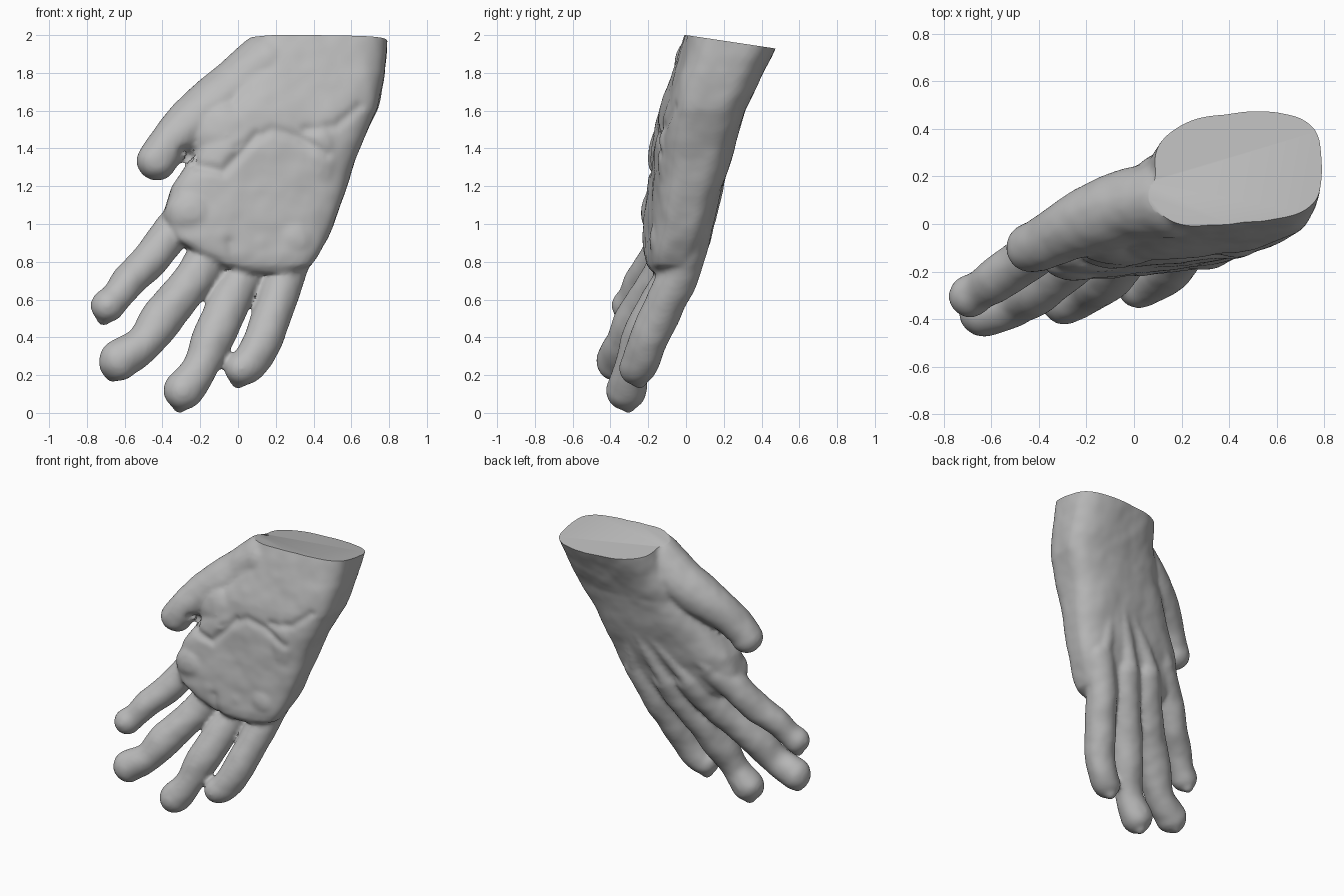
import bpy, bmesh, math
from mathutils import Vector, Matrix, noise

if "Cube" in bpy.data.objects:
    bpy.data.objects.remove(bpy.data.objects["Cube"])

skin = bpy.data.materials.new("grey skin")
skin.use_nodes = True
grey = (0.5, 0.5, 0.5, 1)
skin.diffuse_color = grey
skin.node_tree.nodes["Principled BSDF"].inputs["Base Color"].default_value = grey

bm = bmesh.new()


def ball(center, radii):
    """Ellipsoid, given as one radius or three."""
    scale = Vector(radii) if isinstance(radii, tuple) else Vector((radii,) * 3)
    place = Matrix.Translation(center) @ Matrix.Diagonal(scale).to_4x4()
    bmesh.ops.create_icosphere(bm, subdivisions=3, radius=1, matrix=place)


def limb(points, steps=9):
    """Rounded limb swept along (x, y, z, radius) points."""
    pts = [Vector(p) for p in points]
    pts = [pts[0]] + pts + [pts[-1]]
    for a, b, c, d in zip(pts, pts[1:], pts[2:], pts[3:]):
        for i in range(steps + 1):
            t = i / steps
            q = 0.5 * (2 * b + (c - a) * t + (2 * a - 5 * b + 4 * c - d) * t ** 2
                       + (3 * b - a - 3 * c + d) * t ** 3)
            ball(q.xyz, q.w)


def palm(sections, sides=48, tilt=0.1):
    """Loft of sections, flat in front and round behind: z, left x, right x, front y, back y."""
    rings = []
    for z, x0, x1, y0, y1 in sections:
        ring = []
        for i in range(sides):
            a = math.tau * i / sides
            power = 0.5 if math.sin(a) < 0 else 0.72
            c, s = (math.copysign(abs(f) ** power, f) for f in (math.cos(a), math.sin(a)))
            dx = c * (x1 - x0) / 2
            y = (y0 + y1) / 2 + s * (y1 - y0) / 2 + dx * tilt
            ring.append(bm.verts.new(((x0 + x1) / 2 + dx, y, z)))
        rings.append(ring)
    for lo, hi in zip(rings, rings[1:]):
        for i in range(sides):
            j = (i + 1) % sides
            bm.faces.new((lo[i], lo[j], hi[j], hi[i]))
    bm.faces.new(rings[0][::-1])
    bm.faces.new(rings[-1])


# Palm and wrist
palm([(0.74, 0.02, 0.3, -0.17, 0.0), (0.78, -0.1, 0.39, -0.2, 0.03),
      (0.84, -0.21, 0.43, -0.21, 0.06), (0.92, -0.34, 0.475, -0.21, 0.09),
      (1.05, -0.4, 0.53, -0.2, 0.13), (1.2, -0.35, 0.58, -0.18, 0.18),
      (1.4, -0.22, 0.64, -0.16, 0.245), (1.6, -0.1, 0.74, -0.125, 0.305),
      (1.8, 0.02, 0.78, -0.06, 0.4), (2.0, 0.1, 0.79, 0.005, 0.5),
      (2.12, 0.14, 0.79, 0.04, 0.56)])

# Thumb, its fleshy base, and the outer heel of the palm
limb([(0.15, 0.1, 1.85, 0.165), (0, 0.08, 1.72, 0.16), (-0.15, 0.03, 1.61, 0.15),
      (-0.3, -0.04, 1.49, 0.125), (-0.4, -0.09, 1.38, 0.11), (-0.43, -0.1, 1.335, 0.107)])
ball((-0.06, -0.05, 1.47), (0.22, 0.12, 0.19))
ball((0.41, 0.0, 1.35), (0.17, 0.15, 0.35))

# Fingers, each with a knuckle ridge running up the back of the hand
fingers = {
    "index": [(-0.2, 0.0, 1.1, 0.11), (-0.34, -0.07, 0.97, 0.105), (-0.45, -0.14, 0.83, 0.1),
              (-0.56, -0.22, 0.72, 0.095), (-0.64, -0.27, 0.62, 0.085), (-0.69, -0.3, 0.57, 0.093)],
    "middle": [(-0.06, 0.01, 0.98, 0.12), (-0.17, -0.08, 0.8, 0.117), (-0.28, -0.17, 0.65, 0.108),
               (-0.4, -0.26, 0.51, 0.113), (-0.5, -0.33, 0.37, 0.1), (-0.63, -0.37, 0.275, 0.11)],
    "ring": [(0.12, 0.02, 0.94, 0.12), (0.04, -0.05, 0.75, 0.105), (-0.05, -0.14, 0.58, 0.11),
             (-0.12, -0.22, 0.42, 0.11), (-0.2, -0.29, 0.24, 0.095), (-0.29, -0.315, 0.12, 0.108)],
    "little": [(0.34, 0.02, 0.98, 0.12), (0.27, -0.02, 0.78, 0.108), (0.2, -0.11, 0.58, 0.107),
               (0.14, -0.19, 0.4, 0.103), (0.065, -0.24, 0.27, 0.098), (0.02, -0.26, 0.235, 0.093)],
}
wrist = Vector((0.38, 0.22, 1.55, 0.06))
for path in fingers.values():
    knuckle = Vector(path[0]) + Vector((0.0, 0.065, 0.04, -0.055))
    start = knuckle.lerp(wrist, 0.75)
    limb([start, knuckle.lerp(wrist, 0.4), knuckle, path[0]])
    limb(path)
    # Nail tip, just behind and beyond the end of the finger
    tip = Vector(path[-1])
    along = (tip.xyz - Vector(path[-3]).xyz).normalized()
    ball(tip.xyz + along * tip.w * 0.55 + Vector((0.01, 0.03, -0.03)), 0.043)

# Soft pads under the finger roots
for x, z in [(-0.25, 1.06), (-0.1, 0.93), (0.1, 0.89), (0.28, 0.92)]:
    ball((x, -0.13 + x * 0.08, z), (0.14, 0.09, 0.13))

rough = bpy.data.meshes.new("hand_rough")
bm.to_mesh(rough)
bm.free()

# Fuse the parts into one skin
hand = bpy.data.objects.new("hand", rough)
bpy.context.collection.objects.link(hand)
remesh = hand.modifiers.new("fuse", "REMESH")
remesh.mode = "VOXEL"
remesh.voxel_size = 0.013
smooth = hand.modifiers.new("soften", "SMOOTH")
smooth.factor = 0.5
smooth.iterations = 10
evaluated = hand.evaluated_get(bpy.context.evaluated_depsgraph_get())
fused = bpy.data.meshes.new_from_object(evaluated)
hand.modifiers.clear()

# Palm creases as x, z polylines, with their depth
creases = [
    ([(-0.28, 1.38), (-0.22, 1.31), (-0.08, 1.28), (0.0, 1.36), (0.1, 1.47)], 0.018),
    ([(0.0, 1.4), (0.18, 1.5), (0.32, 1.46), (0.47, 1.37)], 0.012),
    ([(0.36, 1.5), (0.52, 1.52), (0.64, 1.62)], 0.012),
    ([(-0.02, 0.78), (-0.04, 0.9)], 0.01),
]


def crease_depth(x, z):
    p, depth = Vector((x, z)), 0
    for line, deep in creases:
        for a, b in zip(line, line[1:]):
            a, b = Vector(a), Vector(b)
            t = max(0, min(1, (p - a).dot(b - a) / (b - a).length_squared))
            d = (p - a.lerp(b, t)).length
            depth = max(depth, deep * math.exp(-(d / 0.03) ** 2))
    return depth


bm = bmesh.new()
bm.from_mesh(fused)
bm.normal_update()
shifts = []
for v in bm.verts:
    bump = 0.008 * noise.noise(v.co * 6) + 0.002 * noise.noise(v.co * 14)
    if v.normal.y < -0.5:
        bump -= crease_depth(v.co.x, v.co.z)
    shifts.append(v.normal * bump)
for v, shift in zip(bm.verts, shifts):
    v.co += shift

# Flat, slightly tilted cut through the wrist
cut = bmesh.ops.bisect_plane(bm, geom=bm.verts[:] + bm.edges[:] + bm.faces[:],
                             plane_co=(0, 0, 2), plane_no=(0, 0.15, 1), clear_outer=True)
rim = [e for e in cut["geom_cut"] if isinstance(e, bmesh.types.BMEdge)]
bmesh.ops.holes_fill(bm, edges=rim, sides=0)
bmesh.ops.recalc_face_normals(bm, faces=bm.faces)
bm.to_mesh(fused)
bm.free()

hand.data = fused
fused.materials.clear()
fused.materials.append(skin)
bpy.data.meshes.remove(rough)
bpy.ops.object.select_all(action="DESELECT")
hand.select_set(True)
bpy.context.view_layer.objects.active = hand
bpy.ops.object.shade_smooth_by_angle(angle=math.radians(45))
